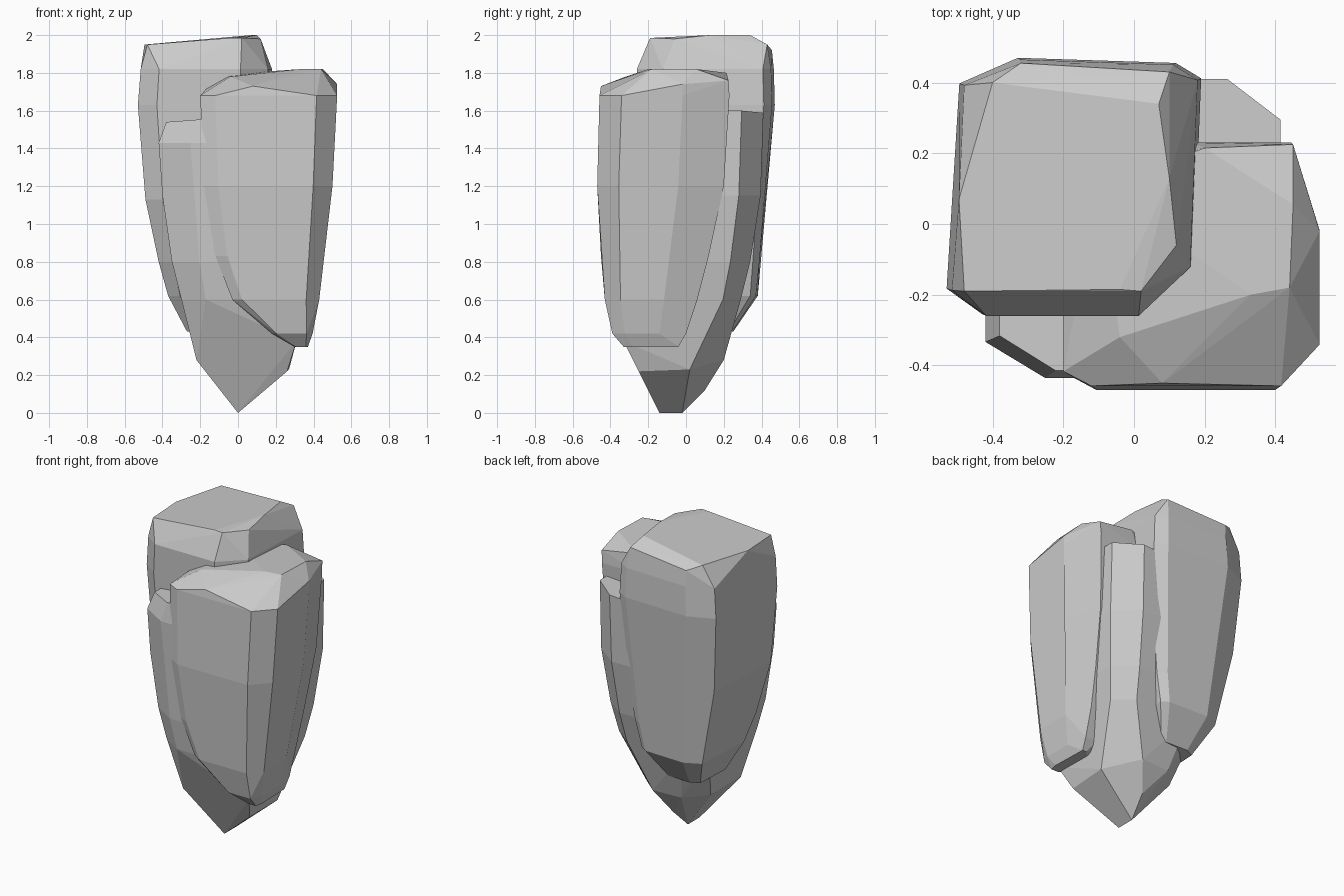
import bpy, bmesh, math


def shard(name, plan, rings, chips, tilt=0):
    """Faceted rock: hull of plan outlines fitted to each ring box (z, x0, x1, y0, y1) plus chip corners."""
    bm = bmesh.new()
    for i, (z, x0, x1, y0, y1) in enumerate(rings):
        for u, v in plan:
            lift = tilt * (u - 0.5) if i == 0 else 0
            bm.verts.new((x0 + (x1 - x0) * u, y0 + (y1 - y0) * v, z + lift))
    for p in chips:
        bm.verts.new(p)
    bmesh.ops.convex_hull(bm, input=bm.verts[:])
    loose = [v for v in bm.verts if not v.link_faces]
    bmesh.ops.delete(bm, geom=loose, context='VERTS')
    bmesh.ops.dissolve_limit(bm, angle_limit=math.radians(4),
                             verts=bm.verts[:], edges=bm.edges[:])
    bmesh.ops.recalc_face_normals(bm, faces=bm.faces[:])
    me = bpy.data.meshes.new(name)
    bm.to_mesh(me)
    bm.free()
    ob = bpy.data.objects.new(name, me)
    bpy.context.collection.objects.link(ob)
    return ob


# tall shard at the back left, with a chipped top
shard("tall_shard",
      [(0, .1), (.14, 0), (.76, 0), (.97, .19), (1, .92), (.9, .98), (.28, 1), (.05, .9)],
      [(1.82, -.515, .18, -.26, .465),
       (1.63, -.53, .19, -.255, .47),
       (1.13, -.49, .165, -.24, .43),
       (.80, -.42, .12, -.18, .40),
       (.62, -.37, .08, -.12, .38),
       (.43, -.27, -.02, -.05, .25)],
      [(-.48, -.19, 1.95), (-.04, -.185, 1.985), (.02, -.19, 1.985), (-.495, .07, 1.95),
       (-.4, .4, 1.955), (.07, .34, 2), (.1, .13, 2), (.1, .43, 1.95),
       (-.32, .455, 1.92), (.12, -.06, 1.98)])

# middle shard that carries the pointed foot
shard("core_shard",
      [(0, .12), (.2, 0), (.8, 0), (1, .15), (1, .86), (.81, 1), (.2, 1), (0, .85)],
      [(1.57, -.38, .415, -.415, .41),
       (1.43, -.42, .42, -.435, .41),
       (1.15, -.40, .415, -.43, .395),
       (.80, -.35, .38, -.41, .34),
       (.60, -.30, .345, -.385, .29)],
      [(0, -.14, 0), (0, -.02, 0), (-.22, -.25, .28), (.26, -.25, .22), (.27, .02, .23),
       (.02, .1, .12), (.1, .2, .28), (-.22, .06, .28), (-.1, .19, .28),
       (.31, -.33, .38)], .06)

# front right shard, with a sloping chipped top
shard("front_shard",
      [(0, .06), (.11, 0), (.85, 0), (1, .17), (1, .64), (.89, 1), (.5, 1), (0, .88)],
      [(1.68, -.2, .525, -.458, .23),
       (1.20, -.18, .50, -.47, .2),
       (.83, -.12, .46, -.45, .12),
       (.60, -.03, .43, -.43, .06),
       (.42, .18, .395, -.39, 0),
       (.35, .30, .37, -.33, -.04)],
      [(.45, .055, 1.82), (.44, -.18, 1.82), (.33, -.2, 1.82), (.2, .215, 1.80),
       (.04, -.33, 1.775), (-.04, -.32, 1.78), (.45, .225, 1.76), (.525, -.02, 1.74),
       (.08, -.45, 1.73), (-.1, .1, 1.79)])
